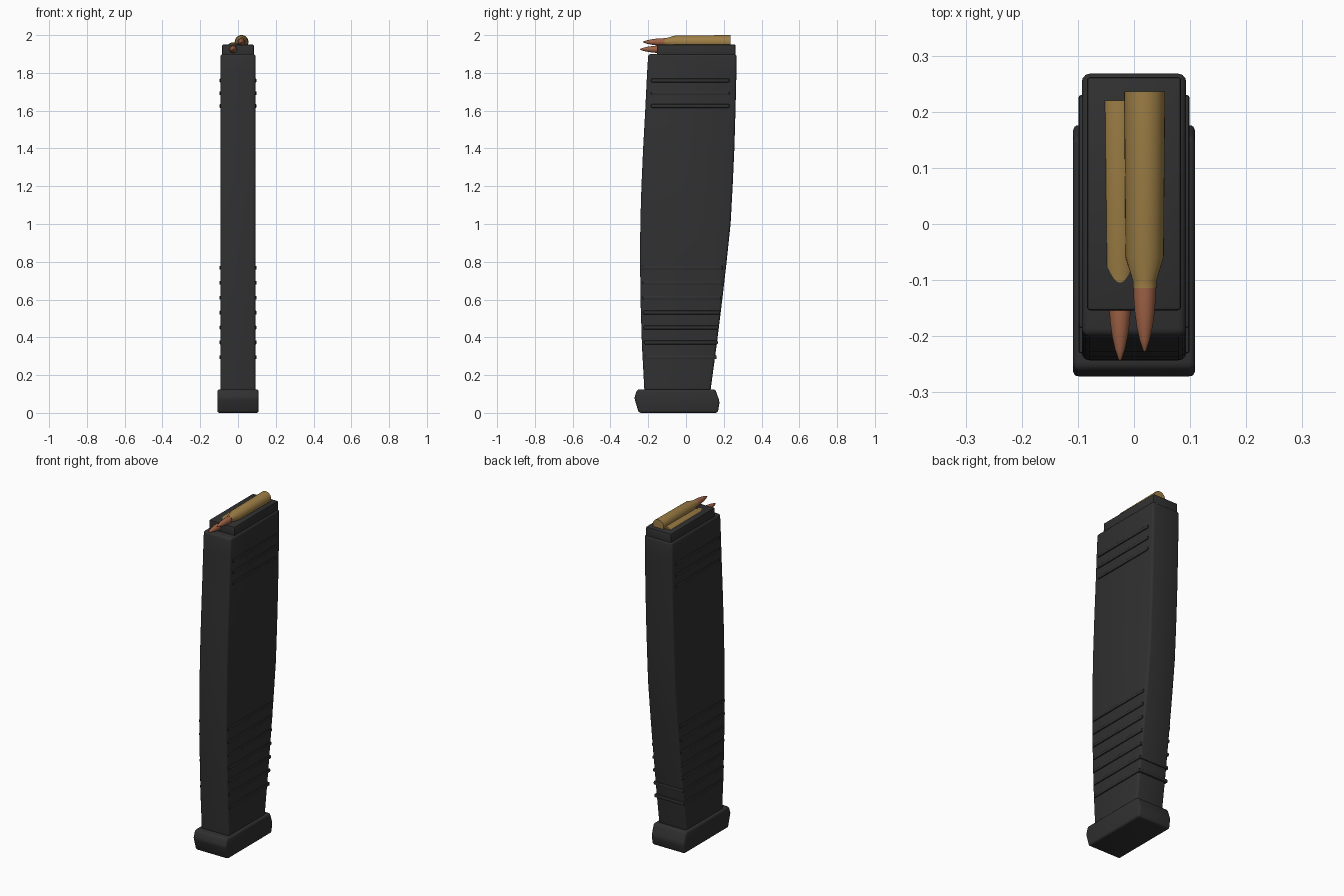
import bpy, bmesh, math

if "Cube" in bpy.data.objects:
    bpy.data.objects.remove(bpy.data.objects["Cube"])


def material(name, rgb):
    m = bpy.data.materials.new(name)
    m.diffuse_color = (*rgb, 1)
    m.use_nodes = True
    m.node_tree.nodes["Principled BSDF"].inputs["Base Color"].default_value = m.diffuse_color
    return m


BLACK = material("dark polymer", (0.03, 0.03, 0.03))
BRASS = material("brass", (0.34, 0.21, 0.06))
COPPER = material("copper", (0.34, 0.12, 0.06))


def make_object(name, bm, mats):
    bmesh.ops.recalc_face_normals(bm, faces=bm.faces)
    me = bpy.data.meshes.new(name)
    bm.to_mesh(me)
    bm.free()
    for m in mats:
        me.materials.append(m)
    ob = bpy.data.objects.new(name, me)
    bpy.context.collection.objects.link(ob)
    bpy.context.view_layer.objects.active = ob
    bpy.ops.object.select_all(action='DESELECT')
    ob.select_set(True)
    bpy.ops.object.shade_smooth_by_angle(angle=math.radians(35))
    return ob


def slab(name, profile, half_width, bevel, segments=3):
    """Extrude a (y, z) side profile across x and round its edges."""
    bm = bmesh.new()
    face = bm.faces.new([bm.verts.new((-half_width, y, z)) for y, z in profile])
    new = bmesh.ops.extrude_face_region(bm, geom=[face])["geom"]
    for v in new:
        if isinstance(v, bmesh.types.BMVert):
            v.co.x = half_width
    bmesh.ops.recalc_face_normals(bm, faces=bm.faces)
    sharp = [e for e in bm.edges if e.calc_face_angle(0) > math.radians(20)]
    bmesh.ops.bevel(bm, geom=sharp, offset=bevel, segments=segments,
                    profile=0.5, affect='EDGES')
    return make_object(name, bm, [BLACK])


def box(name, y0, y1, z0, z1, half_width, bevel, segments=2):
    return slab(name, [(y0, z0), (y1, z0), (y1, z1), (y0, z1)],
                half_width, bevel, segments)


def lerp(table, z):
    for (y0, z0), (y1, z1) in zip(table, table[1:]):
        if z0 <= z <= z1:
            return y0 + (y1 - y0) * (z - z0) / (z1 - z0)


# Curved body
front = [(-0.218, 0.06), (-0.222, 0.15), (-0.233, 0.35), (-0.241, 0.6), (-0.243, 0.8),
         (-0.242, 1.0), (-0.236, 1.2), (-0.227, 1.4), (-0.216, 1.6), (-0.206, 1.8), (-0.2, 1.9)]
back = [(0.122, 0.06), (0.134, 0.15), (0.161, 0.35), (0.192, 0.6), (0.215, 0.8),
        (0.236, 1.0), (0.247, 1.2), (0.256, 1.4), (0.262, 1.6), (0.267, 1.8), (0.268, 1.9)]
slab("magazine_body", front + back[::-1], 0.093, 0.014)

# Base plate
slab("base_plate", [(-0.25, 0), (0.168, 0), (0.178, 0.06), (0.155, 0.125),
                    (-0.258, 0.125), (-0.274, 0.08)], 0.109, 0.012)

# Feed neck
box("feed_neck", -0.154, 0.262, 1.88, 1.95, 0.084, 0.006)

# Upper grip ribs
for i, z in enumerate((1.76, 1.692, 1.625)):
    box(f"upper_rib_{i + 1}", -0.185, 0.23, z - 0.01, z + 0.01, 0.099, 0.005)

# Lower grip ribs, the lowest ones wrapping round the back
for i in range(7):
    z = 0.768 - i * 0.079
    box(f"lower_rib_{i + 1}", lerp(front, z) + 0.012,
        lerp(back, z) - 0.018 + 0.0045 * i, z - 0.01, z + 0.01, 0.099, 0.005)


# Cartridges: lathed around the y axis
def cartridge(name, x, y, z, sides=32):
    # (radius, distance from case head)
    case = [(0, 0), (0.0365, 0), (0.034, 0.295), (0.021, 0.338), (0.021, 0.35)]
    bullet = [(0.020, 0.35), (0.0195, 0.37), (0.0175, 0.395), (0.014, 0.42),
              (0.009, 0.443), (0.003, 0.461), (0, 0.464)]
    bm = bmesh.new()
    for mat, profile in ((0, case), (1, bullet)):
        rings = []
        for r, d in profile:
            n = sides if r else 1
            rings.append([bm.verts.new((x + r * math.cos(2 * math.pi * k / sides), y - d,
                                        z + r * math.sin(2 * math.pi * k / sides)))
                          for k in range(n)])
        for a, b in zip(rings, rings[1:]):
            for k in range(sides):
                j = (k + 1) % sides
                quad = [a[k % len(a)], a[j % len(a)], b[j % len(b)], b[k % len(b)]]
                f = bm.faces.new(list(dict.fromkeys(quad)))
                f.material_index = mat
    make_object(name, bm, [BRASS, COPPER])


cartridge("top_cartridge", 0.019, 0.236, 1.9635)
cartridge("second_cartridge", -0.025, 0.22, 1.925)
